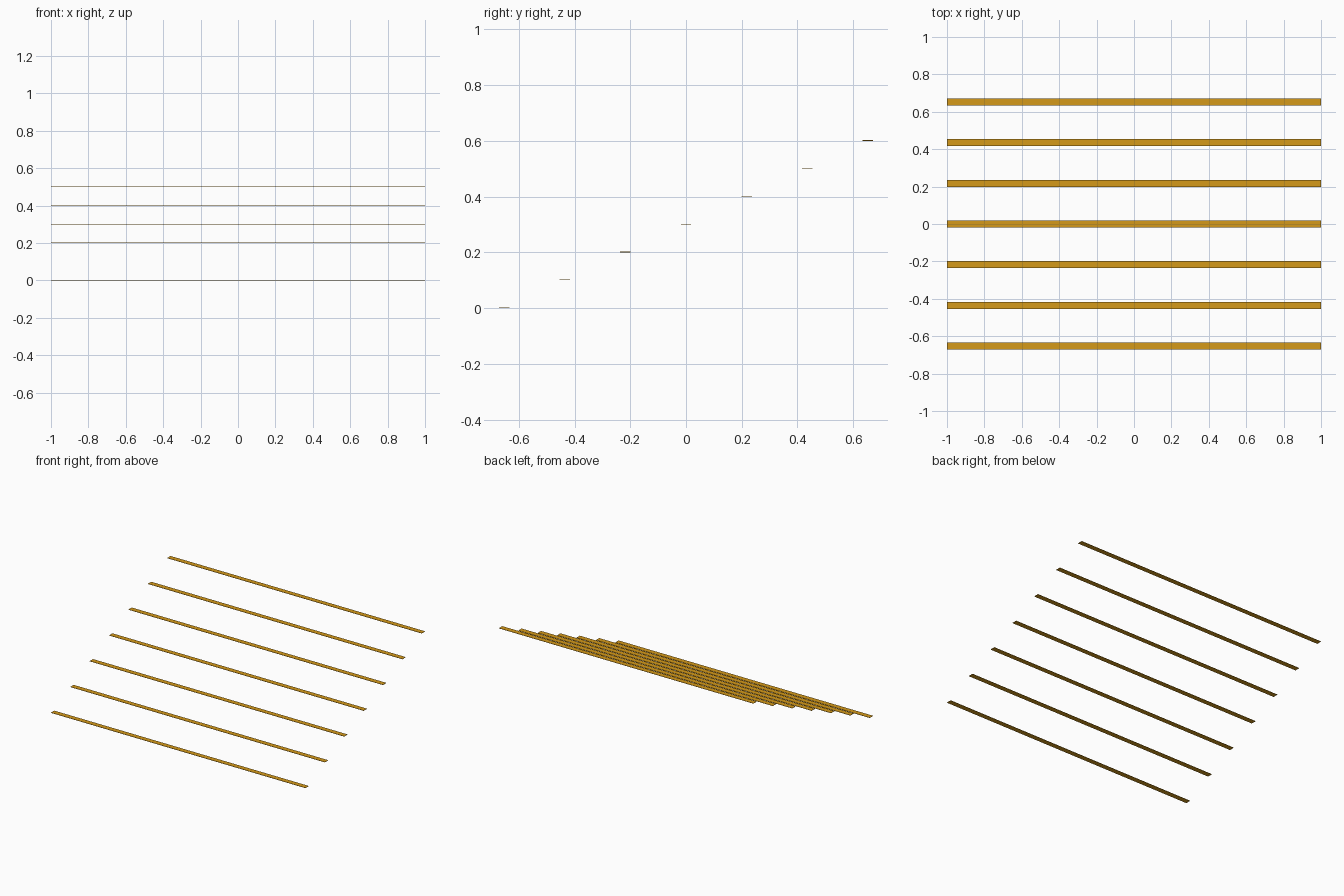
import bpy

if "Cube" in bpy.data.objects:
    bpy.data.objects.remove(bpy.data.objects["Cube"])

COUNT = 7
LENGTH, DEPTH, THICK = 2.0, 0.037, 0.002
RUN, RISE = 0.2175, 0.1

# Warm amber colour shared by every strip
amber = bpy.data.materials.new("amber")
amber.diffuse_color = (0.66, 0.32, 0.01, 1.0)
amber.use_nodes = True
amber.node_tree.nodes["Principled BSDF"].inputs["Base Color"].default_value = amber.diffuse_color


def add_strip(index):
    """One thin horizontal strip on a stair-like climb from front to back."""
    y = (index - (COUNT - 1) / 2) * RUN
    z = index * RISE + THICK / 2
    bpy.ops.mesh.primitive_cube_add(size=1, location=(0, y, z))
    strip = bpy.context.object
    strip.name = f"step_strip_{index + 1}"
    strip.scale = (LENGTH, DEPTH, THICK)
    bpy.ops.object.transform_apply(location=False, rotation=False, scale=True)
    strip.data.materials.append(amber)


# Seven strips, lowest at the front
for i in range(COUNT):
    add_strip(i)
